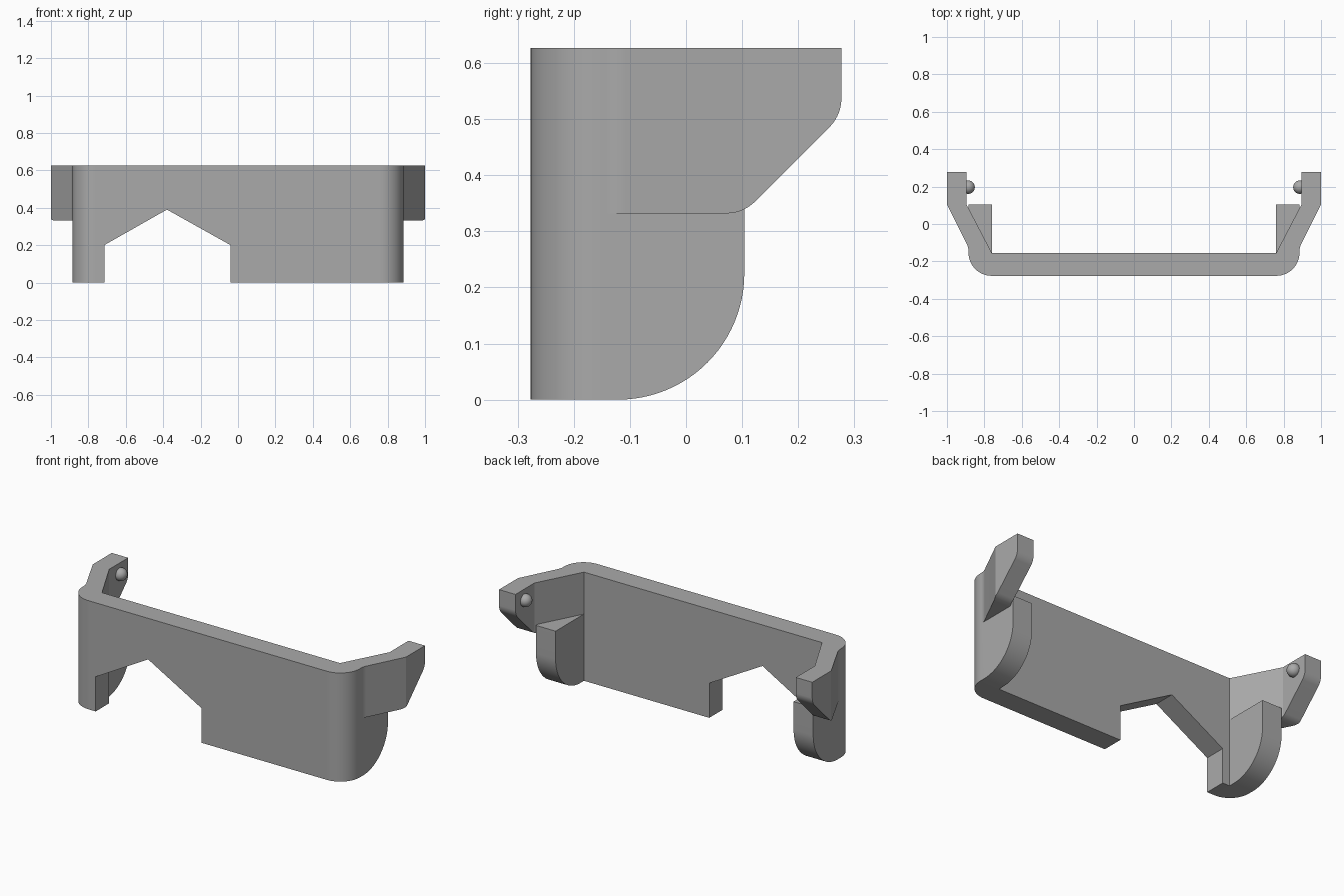
import bpy, bmesh, math
from mathutils import Vector

default = bpy.data.objects.get("Cube")
if default:
    bpy.data.objects.remove(default, do_unlink=True)

grey = bpy.data.materials.new("plain_grey")
grey.use_nodes = True
colour = (0.4, 0.4, 0.4, 1)
grey.diffuse_color = colour
grey.node_tree.nodes["Principled BSDF"].inputs["Base Color"].default_value = colour

TOP, FRONT, INNER, RIB_BACK, ARM_BACK = 0.627, -0.277, -0.155, 0.104, 0.277


def rounded(corners, steps=14):
    """Turn (u, v, radius) corners into a filleted outline."""
    out = []
    for i, (u, v, r) in enumerate(corners):
        p = Vector((u, v))
        if r == 0:
            out.append(p)
            continue
        a = (Vector(corners[i - 1][:2]) - p).normalized()
        b = (Vector(corners[(i + 1) % len(corners)][:2]) - p).normalized()
        half = a.angle(b) / 2
        centre = p + (a + b).normalized() * (r / math.sin(half))
        start = p + a * (r / math.tan(half)) - centre
        end = p + b * (r / math.tan(half)) - centre
        sweep = math.pi - 2 * half
        for k in range(steps + 1):
            t = k / steps
            out.append(centre + (start * math.sin((1 - t) * sweep)
                                 + end * math.sin(t * sweep)) / math.sin(sweep))
    return out


def prism(name, outline, axis, lo, hi):
    """Extrude a flat outline along x, y or z."""
    place = {"x": lambda p, d: (d, p[0], p[1]),
             "y": lambda p, d: (p[0], d, p[1]),
             "z": lambda p, d: (p[0], p[1], d)}[axis]
    bm = bmesh.new()
    ends = [[bm.verts.new(place(p, d)) for p in outline] for d in (lo, hi)]
    n = len(outline)
    for ring in ends:
        bm.faces.new(ring)
    for i in range(n):
        j = (i + 1) % n
        bm.faces.new((ends[0][i], ends[0][j], ends[1][j], ends[1][i]))
    bmesh.ops.recalc_face_normals(bm, faces=bm.faces)
    mesh = bpy.data.meshes.new(name)
    bm.to_mesh(mesh)
    bm.free()
    mesh.materials.append(grey)
    obj = bpy.data.objects.new(name, mesh)
    bpy.context.collection.objects.link(obj)
    return obj


def combine(target, other, operation):
    mod = target.modifiers.new("combine", "BOOLEAN")
    mod.operation, mod.solver, mod.object = operation, "EXACT", other
    bpy.context.view_layer.objects.active = target
    bpy.ops.object.modifier_apply(modifier=mod.name)
    bpy.data.objects.remove(other, do_unlink=True)


def smooth(obj):
    bpy.ops.object.select_all(action="DESELECT")
    obj.select_set(True)
    bpy.context.view_layer.objects.active = obj
    bpy.ops.object.shade_smooth_by_angle(angle=math.radians(20))


# Front panel with the house-shaped notch
panel = prism("bracket_body", [
    (-0.76, 0), (-0.715, 0), (-0.715, 0.2), (-0.38, 0.39), (-0.04, 0.2),
    (-0.04, 0), (0.76, 0), (0.76, TOP), (-0.76, TOP)], "y", FRONT, INNER)

# Side outlines of the lower ribs and the upper arms
rib_side = rounded([(-0.4, 0, 0), (RIB_BACK, 0, 0.225),
                    (RIB_BACK, 0.385, 0), (-0.4, 0.385, 0)], 24)
arm_side = rounded([(-0.4, 0.332, 0), (0.102, 0.332, 0.072),
                    (ARM_BACK, 0.507, 0.072), (ARM_BACK, TOP, 0), (-0.4, TOP, 0)])

for side, s in (("left", 1), ("right", -1)):
    # Lower rib: wraps round the front corner, curved underneath at the back
    rib = prism("rib_" + side, rounded([
        (s * 0.76, FRONT, 0), (s * 0.885, FRONT, 0.124),
        (s * 0.885, 0.2, 0), (s * 0.76, 0.2, 0)]), "z", -0.1, 0.5)
    combine(rib, prism("rib_trim", rib_side, "x", -1.2, 1.2), "INTERSECT")
    # Upper arm: splays out, then runs straight back
    arm = prism("arm_" + side, rounded([
        (s * 0.76, FRONT, 0), (s * 0.885, FRONT, 0.124), (s * 0.885, -0.125, 0.08),
        (s * 1.0, RIB_BACK, 0), (s * 1.0, 0.4, 0), (s * 0.895, 0.4, 0),
        (s * 0.895, RIB_BACK, 0), (s * 0.76, INNER, 0)]), "z", 0.2, 0.8)
    combine(arm, prism("arm_trim", arm_side, "x", -1.2, 1.2), "INTERSECT")
    combine(panel, rib, "UNION")
    combine(panel, arm, "UNION")
    # Snap bump inside the arm tip
    bpy.ops.mesh.primitive_uv_sphere_add(segments=32, ring_count=16, radius=0.036,
                                         location=(s * 0.887, 0.197, 0.565))
    bump = bpy.context.object
    bump.name = "snap_bump_" + side
    bump.data.materials.append(grey)
    smooth(bump)

smooth(panel)
